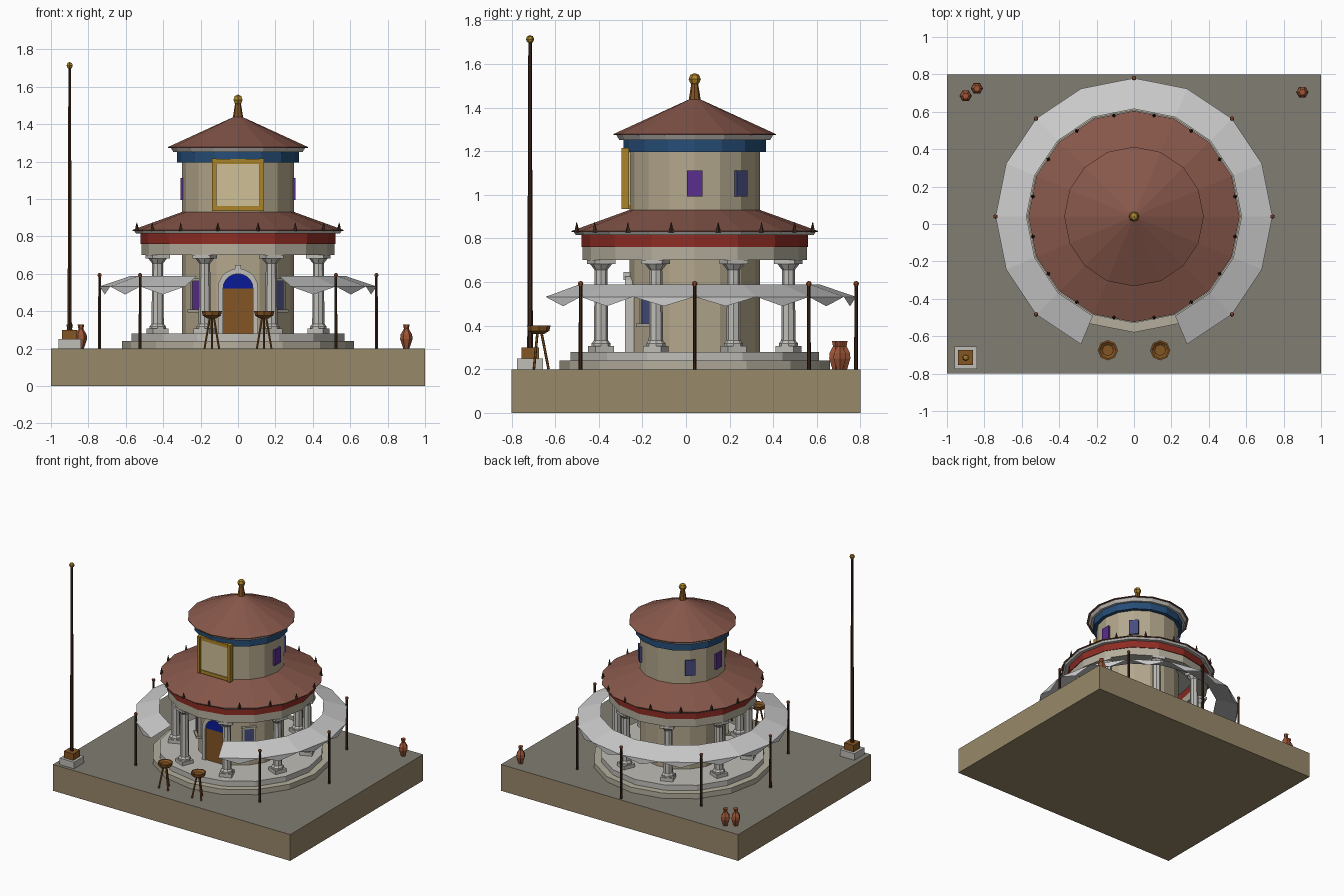
import bpy, bmesh, math
from mathutils import Vector, Matrix

if "Cube" in bpy.data.objects:
    bpy.data.objects.remove(bpy.data.objects["Cube"])

CY = 0.04      # y of the round building's centre
N = 16         # sides of the building


def mat(name, r, g, b):
    m = bpy.data.materials.new(name)
    m.diffuse_color = [(c / 255) ** 2.2 for c in (r, g, b)] + [1]
    m.use_nodes = True
    m.node_tree.nodes["Principled BSDF"].inputs["Base Color"].default_value = m.diffuse_color
    return m


STONE = mat("stone", 190, 188, 182)
STEP = mat("step_stone", 178, 172, 155)
WALL = mat("plaster", 178, 166, 140)
ROOF = mat("roof_tile", 134, 88, 76)
RED = mat("red_band", 140, 48, 40)
BLUE = mat("blue_band", 42, 78, 118)
GOLD = mat("gold", 170, 130, 45)
CREAM = mat("cream", 205, 190, 150)
DARK = mat("dark_wood", 62, 42, 32)
WOOD = mat("wood", 130, 85, 40)
CLAY = mat("clay", 155, 85, 58)
PURPLE = mat("purple_glass", 90, 50, 140)
NAVY = mat("blue_glass", 72, 78, 125)
DEEP = mat("arch_glass", 18, 32, 150)
CLOTH = mat("cloth", 200, 200, 202)
EARTH = mat("earth", 150, 135, 105)
PAVE = mat("paving", 128, 124, 114)


def finish(name, bm, m):
    bmesh.ops.recalc_face_normals(bm, faces=bm.faces)
    me = bpy.data.meshes.new(name)
    bm.to_mesh(me)
    bm.free()
    me.materials.append(m)
    ob = bpy.data.objects.new(name, me)
    bpy.context.collection.objects.link(ob)
    return ob


def polar(r, deg, z=0):
    """Point around the building; 0 degrees is the front, 90 is +x."""
    a = math.radians(deg)
    return Vector((r * math.sin(a), CY - r * math.cos(a), z))


def box(name, c, size, m, deg=0):
    bm = bmesh.new()
    bmesh.ops.create_cube(bm, size=1)
    M = Matrix.Translation(c) @ Matrix.Rotation(math.radians(deg), 4, 'Z') @ Matrix.Diagonal((*size, 1))
    bmesh.ops.transform(bm, matrix=M, verts=bm.verts)
    return finish(name, bm, m)


def lathe(name, prof, m, x=0, y=CY, n=N, ring=False):
    bm = bmesh.new()
    rows = [[bm.verts.new((x + r * math.cos(2 * math.pi * i / n), y + r * math.sin(2 * math.pi * i / n), z))
             for i in range(n)] for r, z in prof]
    pairs = list(zip(rows, rows[1:])) + ([(rows[-1], rows[0])] if ring else [])
    for a, b in pairs:
        for i in range(n):
            j = (i + 1) % n
            bm.faces.new((a[i], a[j], b[j], b[i]))
    if not ring:
        bm.faces.new(rows[0])
        bm.faces.new(rows[-1])
    return finish(name, bm, m)


def rod(name, a, b, r1, r2, m, n=6):
    a, b = Vector(a), Vector(b)
    d = b - a
    bm = bmesh.new()
    M = Matrix.Translation((a + b) / 2) @ d.to_track_quat('Z', 'Y').to_matrix().to_4x4()
    bmesh.ops.create_cone(bm, cap_ends=True, segments=n, radius1=r1, radius2=r2, depth=d.length, matrix=M)
    return finish(name, bm, m)


def ball(name, c, r, m):
    bm = bmesh.new()
    bmesh.ops.create_uvsphere(bm, u_segments=6, v_segments=4, radius=r, matrix=Matrix.Translation(c))
    return finish(name, bm, m)


def slab_xz(name, pts, y0, y1, m):
    """Outline in the xz plane, extruded along y."""
    bm = bmesh.new()
    f = bm.faces.new([bm.verts.new((x, y0, z)) for x, z in pts])
    g = bmesh.ops.extrude_face_region(bm, geom=[f])["geom"]
    bmesh.ops.translate(bm, vec=(0, y1 - y0, 0), verts=[v for v in g if isinstance(v, bmesh.types.BMVert)])
    return finish(name, bm, m)


# ground block with paved top
base = box("ground_block", (0, 0, 0.1), (2, 1.6, 0.2), EARTH)
base.data.materials.append(PAVE)
for p in base.data.polygons:
    if p.normal.z > 0.5:
        p.material_index = 1

# steps, walls, bands and roofs
lathe("lower_step", [(0.62, 0.2), (0.62, 0.24)], STEP)
lathe("upper_step", [(0.57, 0.24), (0.57, 0.28)], STONE)
lathe("tower_wall", [(0.3, 0.28), (0.3, 1.25)], WALL)
lathe("colonnade_beam", [(0.515, 0.7), (0.515, 0.76), (0.41, 0.76), (0.41, 0.7)], STEP, ring=True)
lathe("red_band", [(0.52, 0.76), (0.52, 0.815), (0.41, 0.815), (0.41, 0.76)], RED, ring=True)
lathe("lower_eave", [(0.545, 0.815), (0.555, 0.83)], STONE)
lathe("lower_roof", [(0.565, 0.829), (0.565, 0.834), (0.295, 0.932)], ROOF)
lathe("blue_band", [(0.327, 1.195), (0.327, 1.25)], BLUE)
lathe("upper_eave", [(0.345, 1.25), (0.36, 1.275)], STONE)
lathe("upper_roof", [(0.373, 1.273), (0.373, 1.278), (0.02, 1.44)], ROOF)
lathe("finial_stem", [(0.03, 1.42), (0.014, 1.52)], WOOD, n=8)
ball("finial_ball", (0, CY, 1.53), 0.028, GOLD)

# columns
for k in range(8):
    a = 22.5 + 45 * k
    p = polar(0.465, a)
    box("column_plinth", (p.x, p.y, 0.293), (0.09, 0.09, 0.026), STONE, a)
    lathe("column_shaft", [(0.044, 0.305), (0.044, 0.318), (0.033, 0.332), (0.029, 0.655), (0.05, 0.682)],
          STONE, p.x, p.y, 8)
    box("column_capital", (p.x, p.y, 0.691), (0.1, 0.1, 0.018), STONE, a)

# roof edge spikes
for k in range(N):
    a = 11.25 + 22.5 * k
    rod("roof_spike", polar(0.55, a, 0.828), polar(0.552, a, 0.875), 0.013, 0.001, DARK, 4)


# front door with arched surround
def arc(r, z=0.52, n=10):
    return [(r * math.cos(math.pi * i / n), z + r * math.sin(math.pi * i / n)) for i in range(n + 1)]


box("door", (0, -0.235, 0.4), (0.165, 0.07, 0.24), WOOD)
slab_xz("door_fanlight", arc(0.083), -0.27, -0.2, DEEP)
slab_xz("door_surround", [(0.108, 0.28)] + arc(0.108) + [(-0.108, 0.28), (-0.08, 0.28)]
        + arc(0.08)[::-1] + [(0.08, 0.28)], -0.28, -0.2, STONE)
box("door_keystone", (0, -0.265, 0.628), (0.032, 0.045, 0.038), STONE)

# lower windows with frames and sills
for a, glass in ((-45, PURPLE), (45, NAVY)):
    box("lower_window", polar(0.29, a, 0.485), (0.07, 0.036, 0.15), glass, a)
    box("window_sill", polar(0.295, a, 0.402), (0.11, 0.06, 0.016), STEP, a)
    box("window_lintel", polar(0.292, a, 0.567), (0.1, 0.05, 0.014), STEP, a)
    for s in (-1, 1):
        c = polar(0.29, a, 0.485) + Matrix.Rotation(math.radians(a), 3, 'Z') @ Vector((s * 0.041, 0, 0))
        box("window_jamb", c, (0.013, 0.046, 0.15), STEP, a)

# upper windows
for a, glass in ((90, PURPLE), (-90, PURPLE), (135, NAVY), (-135, NAVY)):
    box("upper_window", polar(0.29, a, 1.052), (0.07, 0.036, 0.118), glass, a)

# framed blank panel above the door
box("panel_board", (0, -0.268, 1.075), (0.24, 0.028, 0.24), CREAM)
for s in (-1, 1):
    box("panel_frame_side", (s * 0.128, -0.278, 1.075), (0.024, 0.034, 0.28), GOLD)
    box("panel_frame_rail", (0, -0.27, 1.075 + s * 0.126), (0.232, 0.034, 0.026), GOLD)

# awning ring, open at the front, with a pointed valance
bm = bmesh.new()
angs = [22.5 * k for k in range(1, N)]
inner = [bm.verts.new(polar(0.575, a, 0.588)) for a in angs]
outer = [bm.verts.new(polar(0.74, a, 0.532)) for a in angs]
for i in range(len(angs) - 1):
    bm.faces.new((inner[i], outer[i], outer[i + 1], inner[i + 1]))
    tip = (outer[i].co + outer[i + 1].co) / 2 - Vector((0, 0, 0.043))
    bm.faces.new((outer[i], bm.verts.new(tip), outer[i + 1]))
finish("awning", bm, CLOTH)
for k in range(1, 8):
    rod("awning_pole", polar(0.74, 45 * k, 0.2), polar(0.74, 45 * k, 0.59), 0.009, 0.008, DARK)
    ball("awning_pole_knob", polar(0.74, 45 * k, 0.592), 0.013, CLAY)

# brazier bowls on three legs
for x in (-0.14, 0.14):
    y = -0.675
    lathe("bowl", [(0.025, 0.362), (0.048, 0.376), (0.054, 0.4), (0.045, 0.4), (0.03, 0.388)], WOOD, x, y, 8)
    for k in range(3):
        t = math.radians(90 + 120 * k)
        c, s = math.cos(t), math.sin(t)
        rod("bowl_leg", (x + 0.045 * c, y + 0.045 * s, 0.2), (x + 0.012 * c, y + 0.012 * s, 0.37), 0.006, 0.006, WOOD)

# tall mast on a stepped foot
box("mast_plinth", (-0.9, -0.715, 0.225), (0.12, 0.12, 0.05), STONE)
box("mast_block", (-0.9, -0.715, 0.275), (0.08, 0.08, 0.05), WOOD)
rod("mast", (-0.9, -0.715, 0.3), (-0.9, -0.715, 1.705), 0.013, 0.008, DARK)
ball("mast_ball", (-0.9, -0.715, 1.713), 0.019, GOLD)

# clay jars
for x, y in ((-0.9, 0.685), (-0.84, 0.725), (0.9, 0.705)):
    lathe("jar", [(0.016, 0.2), (0.033, 0.25), (0.031, 0.275), (0.013, 0.305), (0.018, 0.33)], CLAY, x, y, 6)
